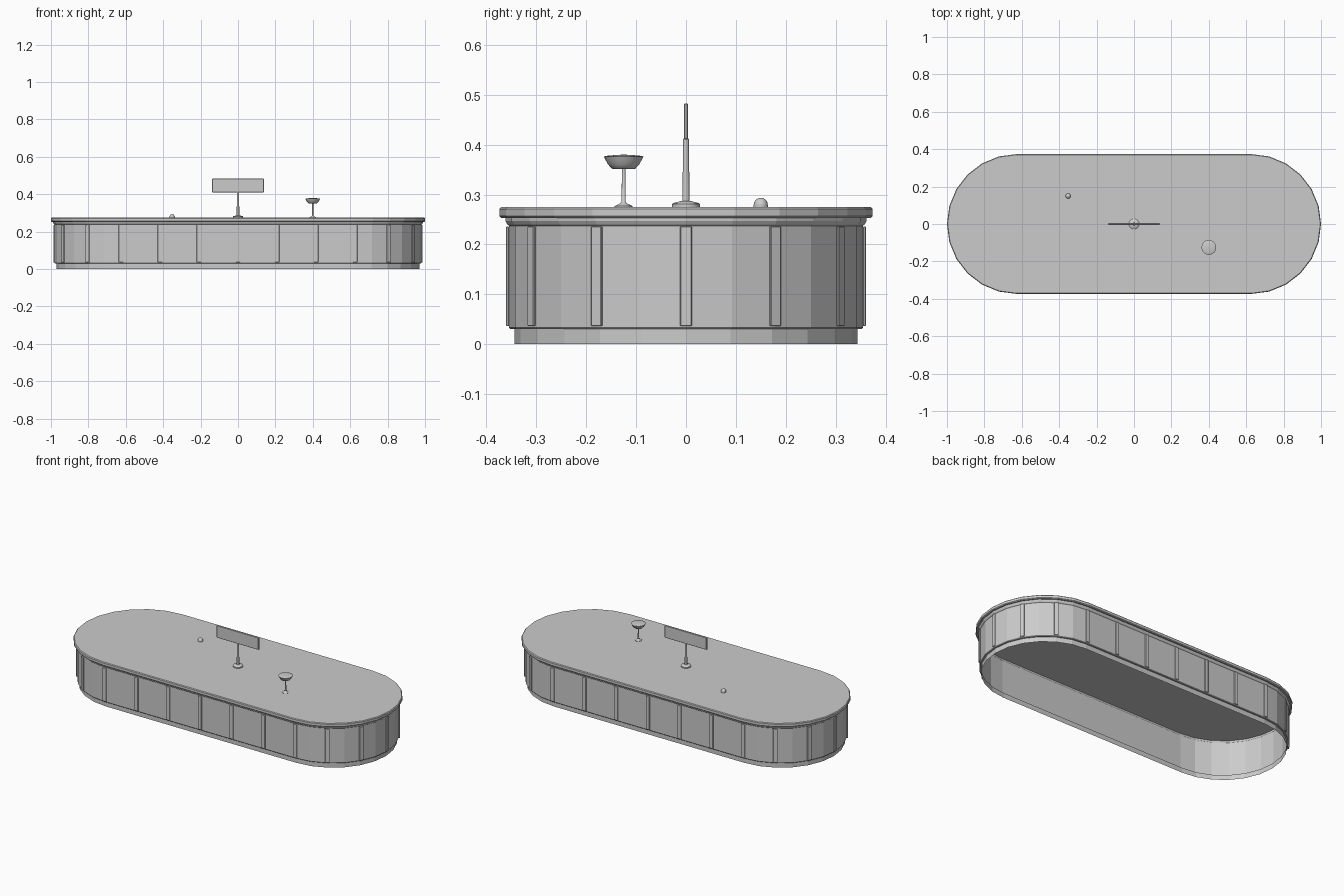
import bpy, bmesh
from math import sin, cos, pi, radians
from mathutils import Matrix

if "Cube" in bpy.data.objects:
    bpy.data.objects.remove(bpy.data.objects["Cube"])

HALF = 0.626   # half length of the straight run
TOP = 0.275    # counter top height


def finish(name, bm, smooth=None, fix=True):
    if fix:
        bmesh.ops.recalc_face_normals(bm, faces=bm.faces)
    me = bpy.data.meshes.new(name)
    bm.to_mesh(me)
    bm.free()
    ob = bpy.data.objects.new(name, me)
    bpy.context.collection.objects.link(ob)
    if smooth:
        bpy.ops.object.select_all(action='DESELECT')
        ob.select_set(True)
        bpy.context.view_layer.objects.active = ob
        bpy.ops.object.shade_smooth_by_angle(angle=radians(smooth))
    return ob


def stadium(r, z):
    pts = []
    for side, start in ((1, -90), (-1, 90)):
        for i in range(13):
            a = radians(start + 15 * i)
            pts.append((side * HALF + r * cos(a), r * sin(a), z))
    return pts


def circle(r, z, x, y, n):
    return [(x + r * cos(2 * pi * i / n), y + r * sin(2 * pi * i / n), z) for i in range(n)]


def loft(name, rings, cap=True, smooth=None):
    bm = bmesh.new()
    rows = [[bm.verts.new(p) for p in ring] for ring in rings]
    n = len(rows[0])
    for a, b in zip(rows, rows[1:]):
        for i in range(n):
            j = (i + 1) % n
            bm.faces.new((a[i], a[j], b[j], b[i]))
    if cap:
        bm.faces.new(rows[0][::-1])
        bm.faces.new(rows[-1])
    return finish(name, bm, smooth, fix=cap)


def lathe(name, profile, x=0, y=0, n=16, smooth=35):
    return loft(name, [circle(r, z, x, y, n) for r, z in profile], True, smooth)


def box(bm, size, matrix, bevel=0.0015):
    part = bmesh.ops.create_cube(bm, size=1, matrix=matrix @ Matrix.Diagonal((*size, 1)))
    edges = list({e for v in part['verts'] for e in v.link_edges})
    bmesh.ops.bevel(bm, geom=edges, offset=bevel, segments=1, affect='EDGES')


# Hollow shell, open underneath, with recessed plinth and a moulding below the counter
loft("plinth_and_wall", [stadium(r, z) for r, z in
     ((0.344, 0), (0.344, 0.03), (0.352, 0.03), (0.3545, 0.033), (0.3545, 0.237))], cap=False)
loft("under_moulding", [stadium(r, z) for r, z in
     ((0.3545, 0.237), (0.358, 0.24), (0.362, 0.247), (0.362, 0.253))], cap=False)

# Chamfered counter slab
loft("counter_top", [stadium(r, z) for r, z in
     ((0.37, 0.253), (0.374, 0.257), (0.374, 0.271), (0.37, TOP))])

# Upright strips around the wall
bm = bmesh.new()
R = 0.3577
places = [(HALF / 3 * i, s * R, s * 90) for i in range(-2, 3) for s in (-1, 1)]
for side, start in ((1, -90), (-1, 90)):
    for k in range(7):
        a = start + 30 * k
        places.append((side * HALF + R * cos(radians(a)), R * sin(radians(a)), a))
for x, y, a in places:
    box(bm, (0.006, 0.024, 0.2), Matrix.Translation((x, y, 0.136)) @ Matrix.Rotation(radians(a), 4, 'Z'))
finish("wall_strips", bm)

# Sign stand and blank sign board
lathe("sign_base", [(0.028, TOP), (0.028, 0.281), (0.026, 0.283), (0.009, 0.287)])
lathe("sign_post", [(0.0075, 0.28), (0.0055, 0.412)], n=12)
bm = bmesh.new()
box(bm, (0.276, 0.009, 0.073), Matrix.Translation((0, 0, 0.4465)), 0.002)
finish("sign_board", bm)

# Footed dish
lathe("dish_stand", [(0.018, TOP), (0.018, 0.277), (0.007, 0.282), (0.0042, 0.286),
                     (0.0035, 0.353)], 0.4, -0.125)
lathe("dish_bowl", [(0.021, 0.351), (0.024, 0.3525), (0.031, 0.36), (0.036, 0.369), (0.0395, 0.376),
                    (0.036, 0.3775), (0.02, 0.379), (0.004, 0.38)], 0.4, -0.125)

# Small domed bell button
lathe("bell", [(0.0145, TOP), (0.0145, 0.280)] +
      [(0.014 * cos(radians(a)), 0.28 + 0.0135 * sin(radians(a))) for a in (0, 25, 50, 70, 85)],
      -0.352, 0.15)
